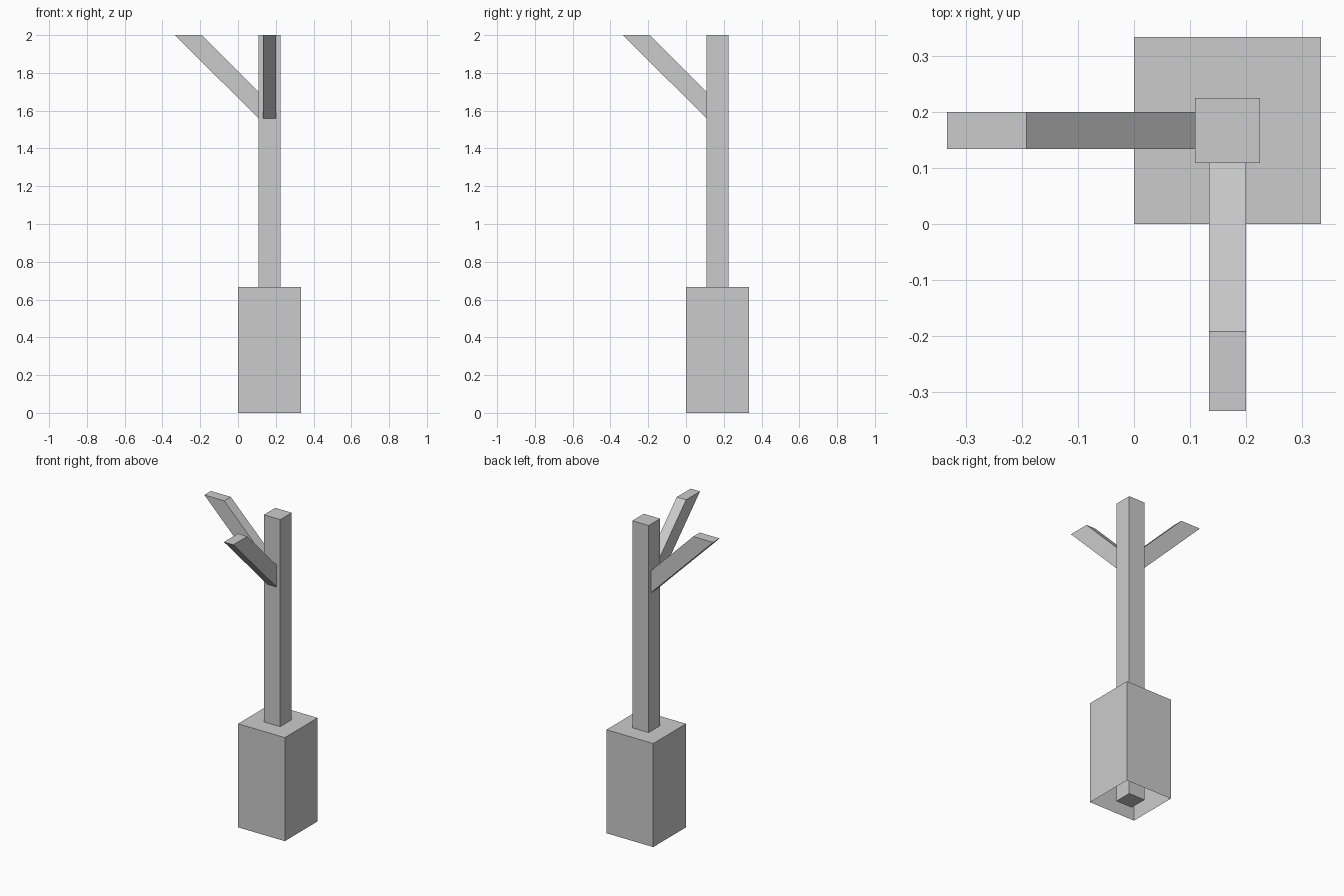
import bpy
import bmesh

if "Cube" in bpy.data.objects:
    bpy.data.objects.remove(bpy.data.objects["Cube"], do_unlink=True)

grey = bpy.data.materials.new("light_grey")
grey.use_nodes = True
colour = (0.6, 0.6, 0.6, 1)
grey.diffuse_color = colour
grey.node_tree.nodes["Principled BSDF"].inputs["Base Color"].default_value = colour

CENTRE = 1 / 6      # trunk axis in both x and y
HEIGHT = 2.0
TRUNK = 0.0583      # trunk half width
BRANCH = 0.0333     # branch half width


def add_prism(name, profile, sweep, open_bottom=False):
    """Extrude a closed profile along the sweep vector."""
    bm = bmesh.new()
    face = bm.faces.new([bm.verts.new(p) for p in profile])
    extruded = bmesh.ops.extrude_face_region(bm, geom=[face], use_keep_orig=True)
    moved = [g for g in extruded["geom"] if isinstance(g, bmesh.types.BMVert)]
    bmesh.ops.translate(bm, verts=moved, vec=sweep)
    bmesh.ops.recalc_face_normals(bm, faces=bm.faces)
    if open_bottom:
        floor = [f for f in bm.faces if f.normal.z < -0.9]
        bmesh.ops.delete(bm, geom=floor, context='FACES_ONLY')
    mesh = bpy.data.meshes.new(name)
    bm.to_mesh(mesh)
    bm.free()
    mesh.materials.append(grey)
    obj = bpy.data.objects.new(name, mesh)
    bpy.context.collection.objects.link(obj)
    return obj


def square(half):
    lo, hi = CENTRE - half, CENTRE + half
    return [(lo, lo, 0), (hi, lo, 0), (hi, hi, 0), (lo, hi, 0)]


# Hollow block, open underneath, with the trunk standing inside it
add_prism("base_block", square(CENTRE), (0, 0, 2 / 3), open_bottom=True)
add_prism("trunk", square(TRUNK), (0, 0, HEIGHT))

# Slanted branches rising at 45 degrees, cut level at the top
start = CENTRE - TRUNK
outline = [(start, 1.559), (start, 1.70), (start - 0.30, HEIGHT), (-1 / 3, HEIGHT)]
side = CENTRE - BRANCH
add_prism("right_branch", [(a, side, z) for a, z in outline], (0, 2 * BRANCH, 0))
add_prism("front_branch", [(side, a, z) for a, z in outline], (2 * BRANCH, 0, 0))
